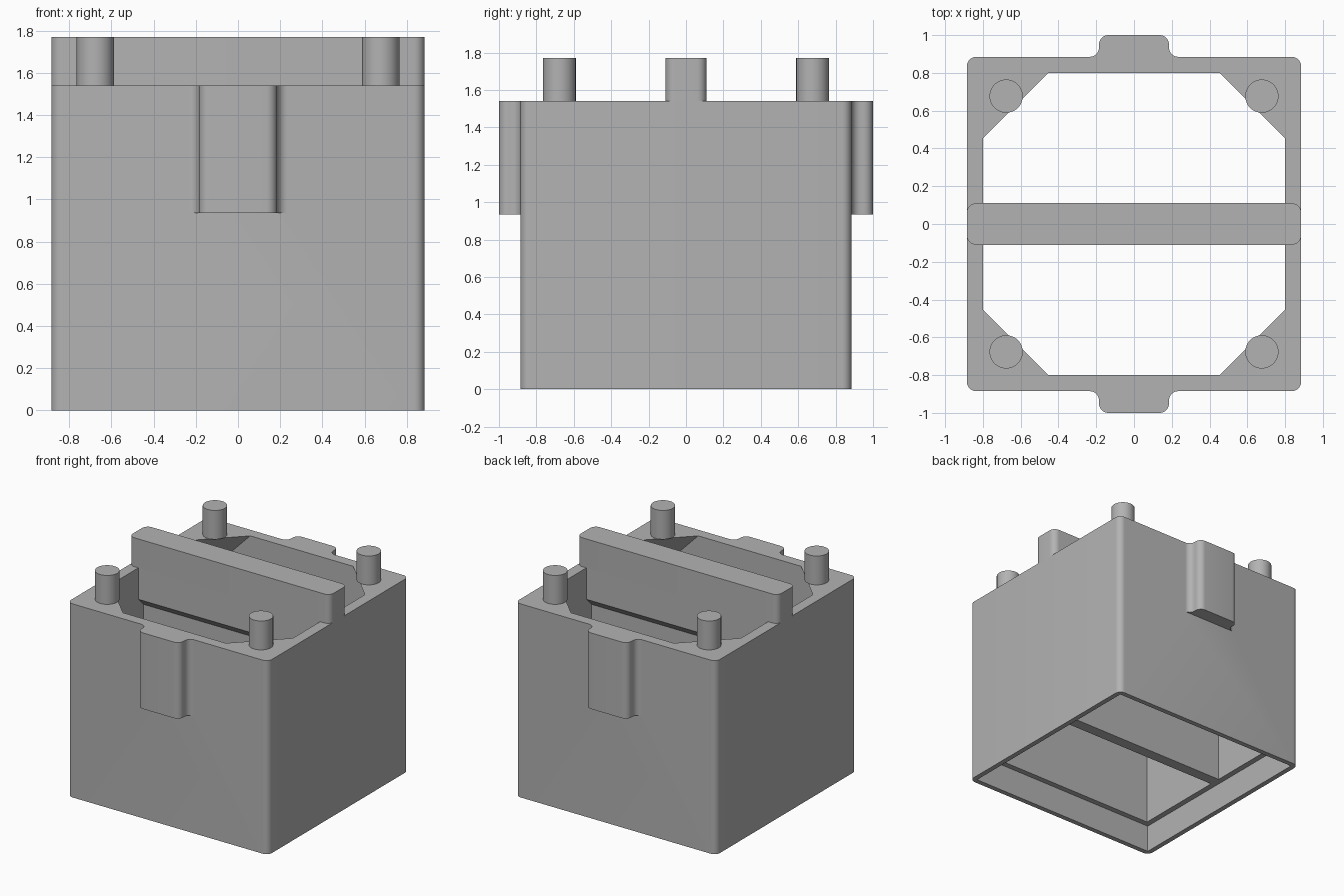
import bpy, bmesh, math
from mathutils import Matrix

if "Cube" in bpy.data.objects:
    bpy.data.objects.remove(bpy.data.objects["Cube"])

W, IN, RIM = 0.885, 0.80, 0.845          # half widths: outside, cavity, bottom recess
TOP, BAR_TOP, LEDGE = 1.54, 1.77, 0.22   # heights

grey = bpy.data.materials.new("light grey")
grey.diffuse_color = (0.45, 0.45, 0.45, 1)
grey.use_nodes = True
grey.node_tree.nodes["Principled BSDF"].inputs["Base Color"].default_value = grey.diffuse_color


def finish(name, bm):
    bmesh.ops.recalc_face_normals(bm, faces=bm.faces)
    me = bpy.data.meshes.new(name)
    bm.to_mesh(me)
    bm.free()
    ob = bpy.data.objects.new(name, me)
    bpy.context.collection.objects.link(ob)
    me.materials.append(grey)
    return ob


def prism(name, pts, z0, z1, matrix=None):
    """Extrude a flat outline from z0 to z1, then optionally transform it."""
    bm = bmesh.new()
    face = bm.faces.new([bm.verts.new((x, y, z0)) for x, y in pts])
    ext = bmesh.ops.extrude_face_region(bm, geom=[face])["geom"]
    bmesh.ops.translate(bm, vec=(0, 0, z1 - z0),
                        verts=[v for v in ext if isinstance(v, bmesh.types.BMVert)])
    if matrix:
        bm.transform(matrix)
    return finish(name, bm)


def arc(cx, cy, r, a0, a1, n=8):
    return [(cx + r * math.cos(math.radians(a0 + (a1 - a0) * i / n)),
             cy + r * math.sin(math.radians(a0 + (a1 - a0) * i / n))) for i in range(n + 1)]


def rounded(hx, hy, r):
    return (arc(hx - r, hy - r, r, 0, 90) + arc(r - hx, hy - r, r, 90, 180)
            + arc(r - hx, r - hy, r, 180, 270) + arc(hx - r, r - hy, r, 270, 360))


def rect(h):
    return [(h, h), (-h, h), (-h, -h), (h, -h)]


def activate(ob):
    bpy.ops.object.select_all(action='DESELECT')
    ob.select_set(True)
    bpy.context.view_layer.objects.active = ob


def combine(ob, tool, operation):
    mod = ob.modifiers.new("combine", 'BOOLEAN')
    mod.operation, mod.solver, mod.object = operation, 'EXACT', tool
    activate(ob)
    bpy.ops.object.modifier_apply(modifier=mod.name)
    bpy.data.objects.remove(tool)


# Casing with a filleted tab on the front and the back
casing = prism("casing", rounded(W, W, 0.05), 0, TOP)
half = arc(0.235, 0.935, 0.05, 270, 180) + arc(0.135, 0.95, 0.05, 0, 90)
tab_outline = [(0.235, 0.84)] + half + [(-x, y) for x, y in reversed(half)] + [(-0.235, 0.84)]
for angle in (0, math.pi):
    combine(casing, prism("tab", tab_outline, 0.935, TOP, Matrix.Rotation(angle, 4, 'Z')), 'UNION')

# Cavity: square below, narrowing under 45 degree corner gussets to an octagon
bm = bmesh.new()
for z in (0.1, 1.185):
    for x, y in rect(IN):
        bm.verts.new((x, y, z))
for z in (1.51, 1.65):
    for sx in (-1, 1):
        for sy in (-1, 1):
            bm.verts.new((sx * IN, sy * 0.345, z))
            bm.verts.new((sx * 0.345, sy * IN, z))
bmesh.ops.convex_hull(bm, input=bm.verts)
bmesh.ops.dissolve_limit(bm, angle_limit=0.01, verts=bm.verts, edges=bm.edges)
combine(casing, finish("cavity_cutter", bm), 'DIFFERENCE')

# Wider recess at the bottom leaves a thin rim and a ledge
combine(casing, prism("recess_cutter", rect(RIM), -0.1, LEDGE), 'DIFFERENCE')

# Divider: thin wall that flares out to carry the top bar
side = [(0.045, LEDGE), (0.045, 1.225), (0.11, 1.29), (0.11, TOP)]
outline = side + [(-y, z) for y, z in reversed(side)]
to_x = Matrix(((0, 0, 1, 0), (1, 0, 0, 0), (0, 1, 0, 0), (0, 0, 0, 1)))
divider = prism("divider", outline, -IN, IN, to_x)
top_bar = prism("top_bar", rounded(W, 0.11, 0.05), TOP, BAR_TOP)

# Corner pegs
parts = [casing, divider, top_bar]
for sx in (-1, 1):
    for sy in (-1, 1):
        parts.append(prism("peg", arc(sx * 0.677, sy * 0.677, 0.088, 0, 352.5, 47), TOP, BAR_TOP))

for ob in parts:
    activate(ob)
    bpy.ops.object.shade_smooth_by_angle(angle=math.radians(30))
